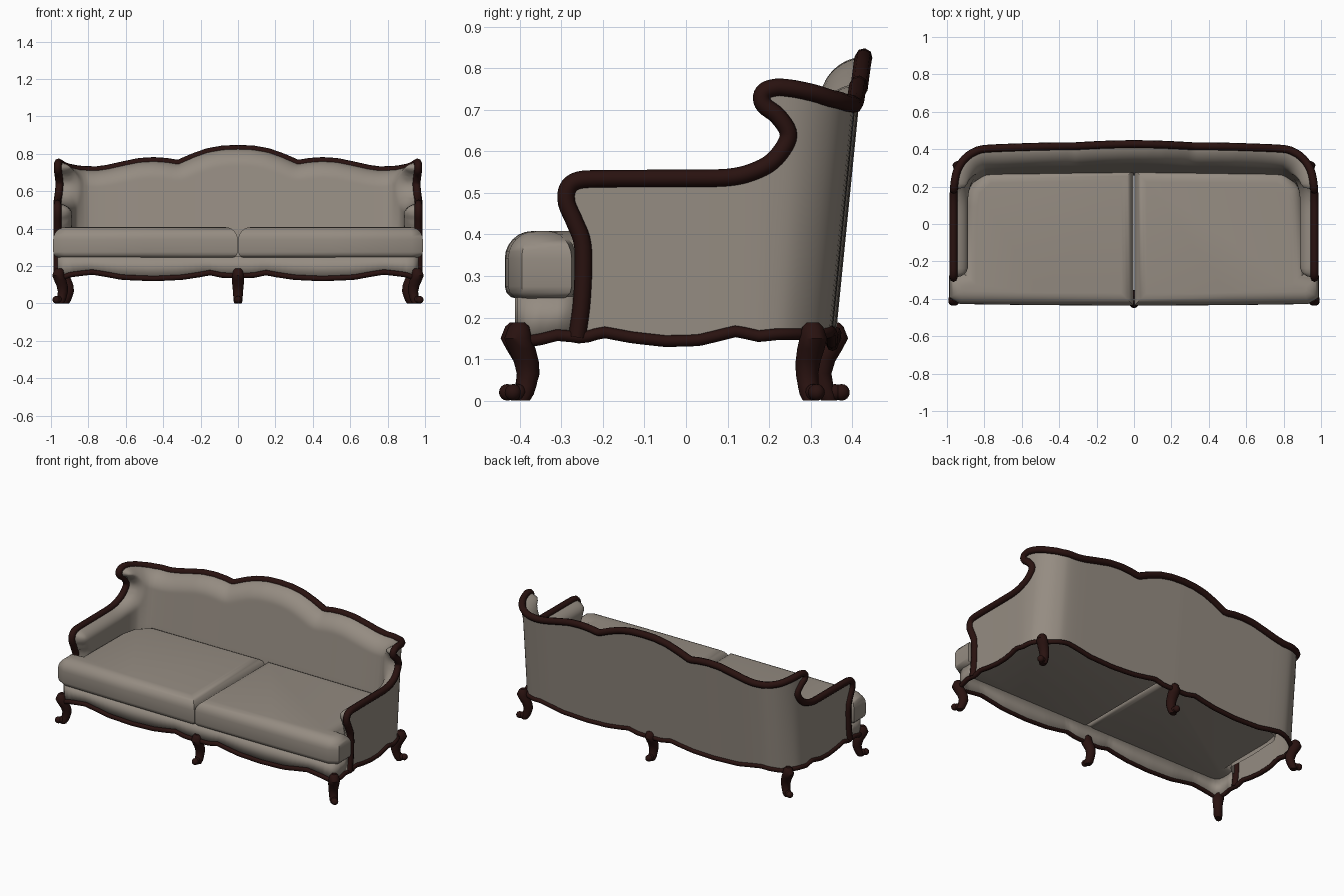
import bpy, bmesh, math
from mathutils import Vector, kdtree

if "Cube" in bpy.data.objects:
    bpy.data.objects.remove(bpy.data.objects["Cube"])


def material(name, col):
    m = bpy.data.materials.new(name)
    m.diffuse_color = (*col, 1)
    m.use_nodes = True
    m.node_tree.nodes["Principled BSDF"].inputs["Base Color"].default_value = m.diffuse_color
    return m


FABRIC = material("taupe fabric", (0.30, 0.262, 0.222))
WOOD = material("dark wood", (0.022, 0.006, 0.005))


def interp(pts, t):
    if t <= pts[0][0]:
        return pts[0][1]
    for (a, p), (b, q) in zip(pts, pts[1:]):
        if t <= b:
            return p + (q - p) * (t - a) / (b - a)
    return pts[-1][1]


def spline(pts, n):
    """Smooth curve through 2D points, n samples per span."""
    p = [Vector(q) for q in pts]
    p = [2 * p[0] - p[1]] + p + [2 * p[-1] - p[-2]]
    out = []
    for a, b, c, d in zip(p, p[1:], p[2:], p[3:]):
        for k in range(n):
            t = k / n
            out.append(0.5 * (2 * b + (c - a) * t + (2 * a - 5 * b + 4 * c - d) * t * t
                              + (3 * b - a - 3 * c + d) * t ** 3))
    return out + [p[-2]]


def finish(name, bm, mat, mirror=False, angle=40):
    bmesh.ops.recalc_face_normals(bm, faces=bm.faces[:])
    me = bpy.data.meshes.new(name)
    bm.to_mesh(me)
    bm.free()
    ob = bpy.data.objects.new(name, me)
    bpy.context.collection.objects.link(ob)
    me.materials.append(mat)
    bpy.context.view_layer.objects.active = ob
    bpy.ops.object.select_all(action='DESELECT')
    ob.select_set(True)
    bpy.ops.object.shade_smooth_by_angle(angle=math.radians(angle))
    if mirror:
        m = ob.modifiers.new("mirror", 'MIRROR')
        m.merge_threshold = 0.002
    return ob


def tube(name, pts, r, closed=False):
    cu = bpy.data.curves.new(name, 'CURVE')
    cu.dimensions = '3D'
    cu.bevel_depth = r
    cu.bevel_resolution = 2
    cu.use_fill_caps = True
    sp = cu.splines.new('POLY')
    sp.points.add(len(pts) - 1)
    for p, q in zip(sp.points, pts):
        p.co = (*q, 1)
    sp.use_cyclic_u = closed
    cu.materials.append(WOOD)
    bpy.context.collection.objects.link(bpy.data.objects.new(name, cu))


def flip(p):
    return Vector((-p.x, p.y, p.z))


# Shape guides: plan of the wall, arm and wing front edge (y, z), top line, wavy bottom line
PLAN = spline([(.965, -.3), (.965, -.1), (.965, .13), (.96, .22), (.945, .29), (.91, .35),
               (.86, .39), (.78, .412), (.5, .418), (.25, .422), (0, .425)], 8)
EDGE = spline([(-.262, .165), (-.25, .25), (-.248, .37), (-.268, .43), (-.287, .475), (-.285, .51),
               (-.26, .53), (-.2, .534), (-.1, .5345), (0, .535), (.1, .537), (.16, .55),
               (.212, .575), (.247, .615), (.253, .648), (.224, .685), (.19, .71), (.183, .732),
               (.195, .748), (.225, .755)], 4)
TOP = [(0, .827), (.08, .824), (.16, .81), (.24, .782), (.32, .747), (.38, .757), (.45, .762),
       (.53, .757), (.62, .738), (.7, .72), (.76, .712), (.85, .716), (.91, .728),
       (.945, .745), (.96, .755)]
WAVE_X = [(0, .15), (.08, .15), (.15, .165), (.2, .155), (.3, .14), (.45, .133), (.62, .14),
          (.7, .155), (.78, .168), (.85, .16), (.92, .15)]
WAVE_Y = [(-.4, .14), (-.36, .145), (-.3, .16), (-.25, .15), (-.2, .165), (-.13, .152),
          (-.05, .143), (.03, .145), (.12, .167), (.18, .155), (.25, .16)]

lengths = [0]
for a, b in zip(PLAN, PLAN[1:]):
    lengths.append(lengths[-1] + (b - a).length)
S = lengths[-1]
PX = list(zip(lengths, [p.x for p in PLAN]))
PY = list(zip(lengths, [p.y for p in PLAN]))


def backness(s):
    t = min(1, max(0, (interp(PY, s) - .13) / .26))
    return t * t * (3 - 2 * t)


def wall_point(s, zr):
    x, y = interp(PX, s), interp(PY, s)
    z = zr
    if zr > .6:
        z = .6 + (zr - .6) / .155 * (interp(TOP, x) - .6)
    elif zr < .25:
        z0 = interp(WAVE_X, x) if x < .9 else interp(WAVE_Y, y)
        z = z0 + (zr - .165) / .085 * (.25 - z0)
    return Vector((x, y - .1 * (.8 - z) * backness(s), z))


# Upholstered wall: outer sheet plus padded inner sheet meeting at the rail
COLS = 76
S_ROWS = [[max(e.x + .3, S * i / COLS) for i in range(COLS + 1)] for e in EDGE]
outer = [[wall_point(s, e.y) for s in row] for row, e in zip(S_ROWS, EDGE)]
rail = [row[0] for row in outer] + outer[-1][1:]
rail = [p for i, p in enumerate(rail) if i == 0 or (p - rail[i - 1]).length > .002]
dense = [a.lerp(b, k / 10) for a, b in zip(rail, rail[1:]) for k in range(10)] + [rail[-1]]
tree = kdtree.KDTree(len(dense))
for i, p in enumerate(dense):
    tree.insert(p, i)
tree.balance()


def pad_point(p, s):
    w = backness(s)
    d = tree.find(p)[2] / (.06 + .03 * w)
    d = 0 if d < .02 else math.sqrt(1 - (1 - min(1, d)) ** 2)
    a, b = max(0, s - .02), min(S, s + .02)
    n = Vector((interp(PY, a) - interp(PY, b), interp(PX, b) - interp(PX, a), 0)).normalized()
    q = p + n * d * (.078 + w * (.03 - .04 * max(0, p.z - .4)))
    if s > S - 1e-4:
        q.x = 0
    return q


inner = [[pad_point(p, s) for p, s in zip(r, sr)] for r, sr in zip(outer, S_ROWS)]
bm = bmesh.new()
for grid, first in ((outer, 0), (inner, 3)):
    vs = [[bm.verts.new(p) for p in row] for row in grid[first:]]
    for r0, r1 in zip(vs, vs[1:]):
        for i in range(COLS):
            bm.faces.new((r0[i], r0[i + 1], r1[i + 1], r1[i]))
bmesh.ops.remove_doubles(bm, verts=bm.verts[:], dist=.0008)
finish("upholstered_back_and_arms", bm, FABRIC, mirror=True, angle=60)

# Carved top rail running from one arm front to the other
tube("top_rail", rail + [flip(p) for p in rail[-2::-1]], .021)

# Front apron under the cushions
plan = [(i * .03, -.412) for i in range(31)] + [(.935, -.405), (.957, -.385), (.965, -.35),
                                               (.965, -.31), (.965, -.27)]
low = [Vector((x, y, interp(WAVE_X, x) if y < -.41 else interp(WAVE_Y, y))) for x, y in plan]
bm = bmesh.new()
cols = [(bm.verts.new(p), bm.verts.new((p.x, p.y, .25))) for p in low]
for a, b in zip(cols, cols[1:]):
    bm.faces.new((a[0], b[0], b[1], a[1]))
ob = finish("front_apron", bm, FABRIC, mirror=True)
ob.modifiers.new("thickness", 'SOLIDIFY').thickness = .015

# Wavy wooden trim all round the lower edge
half = low + outer[0]
half = [p for i, p in enumerate(half) if i == 0 or (p - half[i - 1]).length > .002]
tube("lower_trim", half + [flip(p) for p in half[-2:0:-1]], .014, closed=True)

# Two T-shaped seat cushions with soft, rounded tops
for side, name in ((1, "right_cushion"), (-1, "left_cushion")):
    bm = bmesh.new()
    outline = [(.002, -.436), (.5, -.434), (.93, -.428), (.988, -.395), (.988, -.275),
               (.91, -.265), (.905, .1), (.885, .2), (.79, .285), (.002, .29)]
    f = bm.faces.new([bm.verts.new((side * x, y, .245)) for x, y in outline])
    res = bmesh.ops.extrude_face_region(bm, geom=[f])
    bmesh.ops.translate(bm, vec=(0, 0, .163),
                        verts=[v for v in res["geom"] if isinstance(v, bmesh.types.BMVert)])
    bmesh.ops.recalc_face_normals(bm, faces=bm.faces[:])
    for test, off, seg in ((lambda z: z > .4, .066, 6), (lambda z: z < .25, .03, 3)):
        edges = [e for e in bm.edges if all(test(v.co.z) for v in e.verts)]
        bmesh.ops.bevel(bm, geom=edges, offset=off, segments=seg, profile=.5,
                        affect='EDGES', clamp_overlap=False)
    finish(name, bm, FABRIC, angle=50)


# Cabriole legs: rings down a bowed path, ending in a rounded toe
def leg(name, x, y, dx, dy):
    d = Vector((dx, dy, 0)).normalized()
    base = Vector((x, y, 0))
    bm = bmesh.new()
    rings = []
    for o, z, r in ((0, .188, .014), (0, .178, .025), (.003, .15, .033), (-.01, .125, .033),
                    (-.025, .095, .030), (-.031, .065, .027), (-.024, .035, .025),
                    (-.015, .015, .025), (-.01, 0, .019)):
        c = base + d * o + Vector((0, 0, z))
        rings.append([bm.verts.new(c + Vector((r * math.cos(a), r * math.sin(a), 0)))
                      for a in (math.tau * k / 12 for k in range(12))])
    for a, b in zip(rings, rings[1:]):
        for k in range(12):
            bm.faces.new((a[k], a[(k + 1) % 12], b[(k + 1) % 12], b[k]))
    bm.faces.new(rings[0])
    bm.faces.new(rings[-1])
    for o in (.004, .02):
        res = bmesh.ops.create_uvsphere(bm, u_segments=12, v_segments=8, radius=.02)
        bmesh.ops.translate(bm, verts=res["verts"], vec=base + d * o + Vector((0, 0, .02)))
    finish(name, bm, WOOD)


for side, word in ((1, "right"), (-1, "left")):
    leg("front_leg_" + word, side * .958, -.402, side, -1)
    leg("back_leg_" + word, side * .932, .305, side * .9, .45)
leg("front_leg_middle", 0, -.41, 0, -1)
leg("back_leg_middle", 0, .354, 0, 1)
